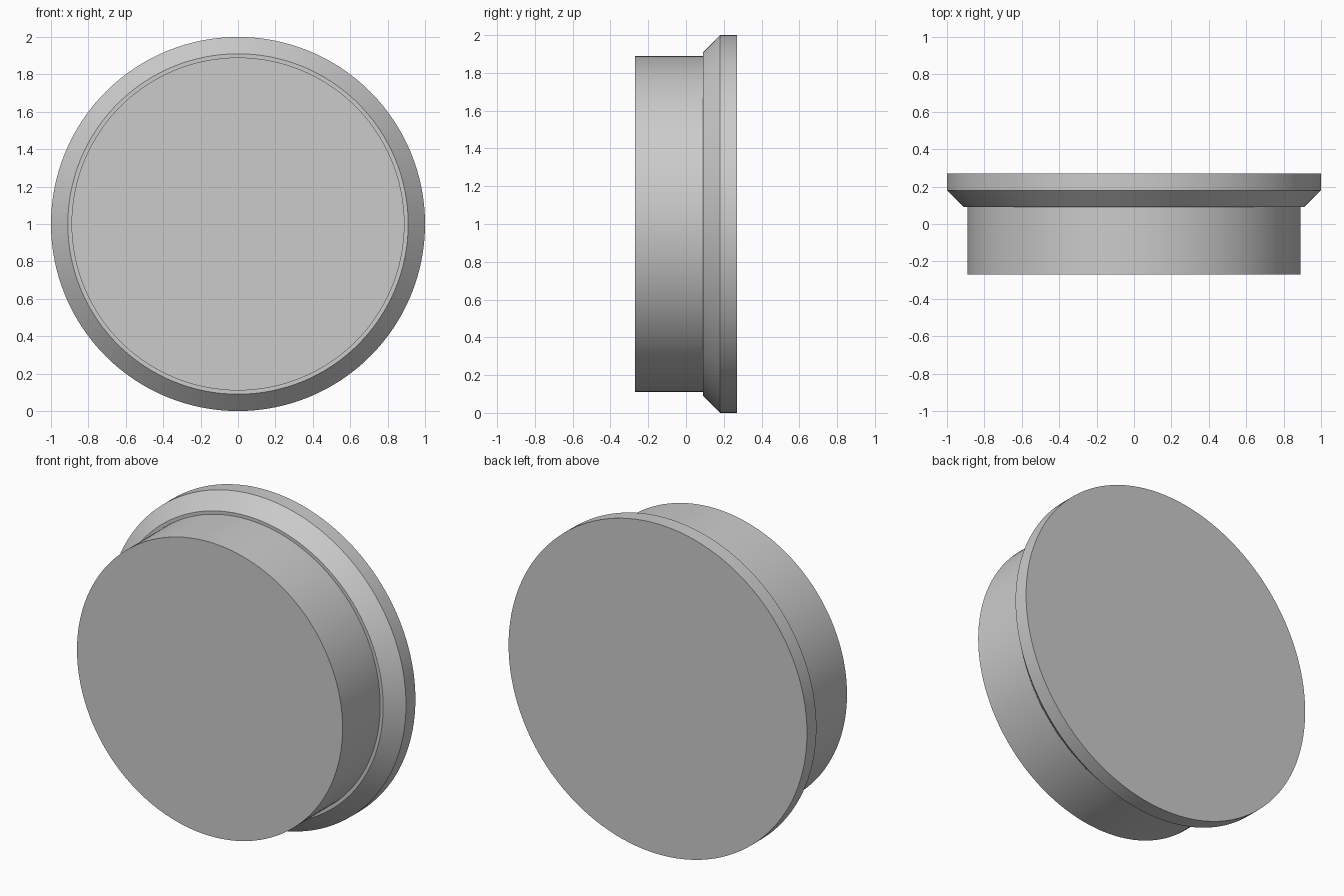
import bpy, bmesh, math

cube = bpy.data.objects.get("Cube")
if cube:
    bpy.data.objects.remove(cube, do_unlink=True)

SEGMENTS = 128

grey = bpy.data.materials.new("plain grey")
grey.use_nodes = True
colour = (0.6, 0.6, 0.6, 1)
grey.diffuse_color = colour
grey.node_tree.nodes["Principled BSDF"].inputs["Base Color"].default_value = colour


def turned_part(name, profile):
    """Spin (radius, y) points around the y axis and cap both ends."""
    bm = bmesh.new()
    rings = []
    for radius, y in profile:
        angles = [math.tau * i / SEGMENTS for i in range(SEGMENTS)]
        rings.append([bm.verts.new((radius * math.cos(a), y, 1 + radius * math.sin(a)))
                      for a in angles])
    for lower, upper in zip(rings, rings[1:]):
        for i in range(SEGMENTS):
            j = (i + 1) % SEGMENTS
            bm.faces.new((lower[i], lower[j], upper[j], upper[i]))
    bm.faces.new(rings[0])
    bm.faces.new(rings[-1])
    bmesh.ops.recalc_face_normals(bm, faces=bm.faces)
    mesh = bpy.data.meshes.new(name)
    bm.to_mesh(mesh)
    bm.free()
    mesh.materials.append(grey)
    obj = bpy.data.objects.new(name, mesh)
    bpy.context.collection.objects.link(obj)
    bpy.ops.object.select_all(action='DESELECT')
    obj.select_set(True)
    bpy.context.view_layer.objects.active = obj
    bpy.ops.object.shade_smooth_by_angle(angle=math.radians(30))
    return obj


# Plug body, small step, chamfer and wide rear flange in one solid
turned_part("flanged_plug", [(0.89, -0.27), (0.89, 0.09), (0.91, 0.09),
                             (1.0, 0.18), (1.0, 0.27)])
